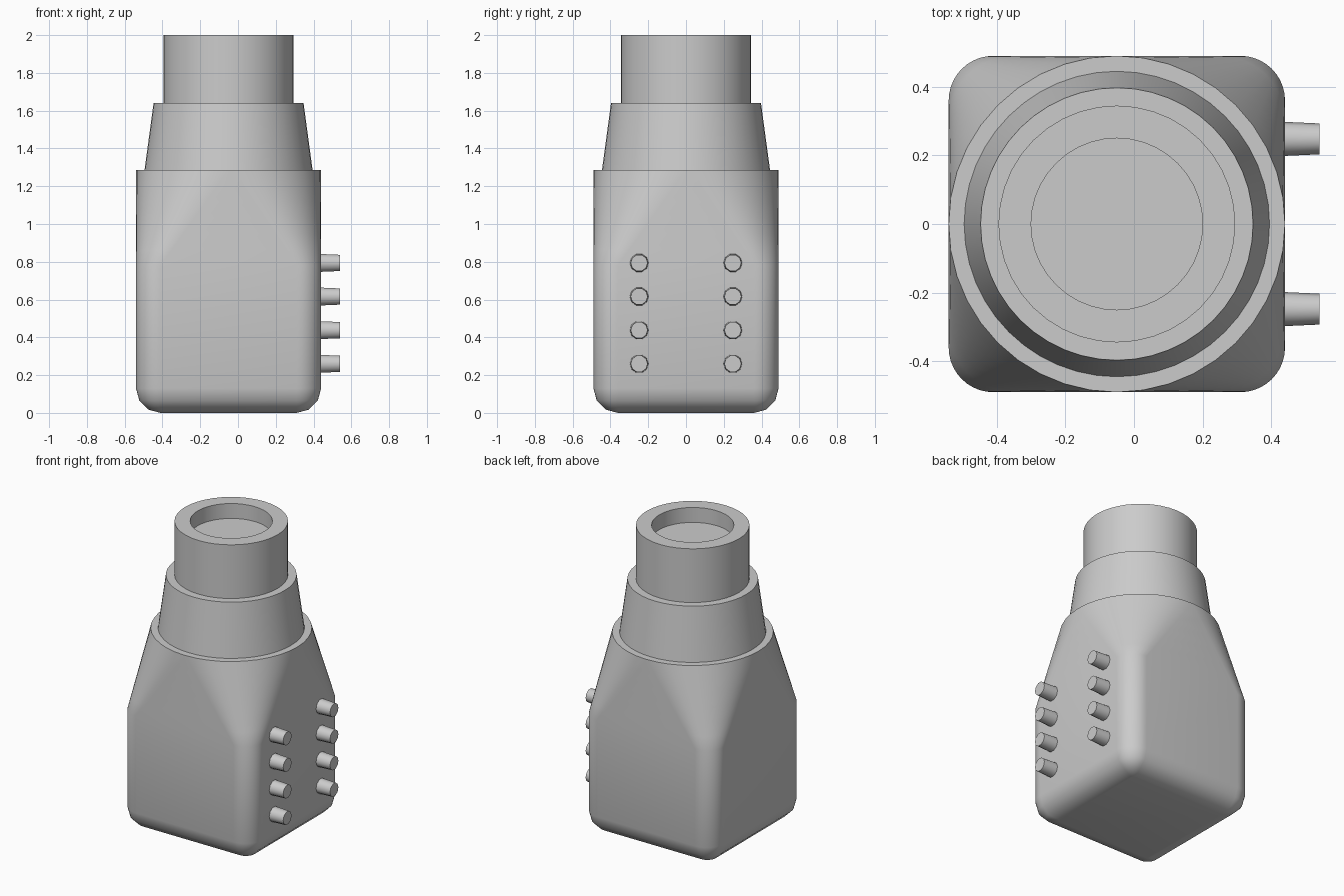
import bpy, bmesh, math
from mathutils import Matrix

cube = bpy.data.objects.get("Cube")
if cube:
    bpy.data.objects.remove(cube, do_unlink=True)

CX = -0.05          # centre line of the housing
HALF = 0.49         # half width of the housing
ROUND = 0.13        # edge rounding
SHOULDER, TOP = 0.78, 1.285

grey = bpy.data.materials.new("plain grey")
grey.use_nodes = True
colour = (0.6, 0.6, 0.6, 1)
grey.diffuse_color = colour
grey.node_tree.nodes["Principled BSDF"].inputs["Base Color"].default_value = colour


def finish(name, bm, angle=35):
    bmesh.ops.remove_doubles(bm, verts=bm.verts, dist=0.0005)
    bmesh.ops.recalc_face_normals(bm, faces=bm.faces)
    mesh = bpy.data.meshes.new(name)
    bm.to_mesh(mesh)
    bm.free()
    mesh.materials.append(grey)
    obj = bpy.data.objects.new(name, mesh)
    bpy.context.collection.objects.link(obj)
    bpy.ops.object.select_all(action='DESELECT')
    obj.select_set(True)
    bpy.context.view_layer.objects.active = obj
    bpy.ops.object.shade_smooth_by_angle(angle=math.radians(angle))
    return obj


def loft(bm, rings):
    """Skin a stack of equal point loops and cap both ends."""
    loops = [[bm.verts.new(p) for p in ring] for ring in rings]
    n = len(loops[0])
    for a, b in zip(loops, loops[1:]):
        for i in range(n):
            j = (i + 1) % n
            bm.faces.new((a[i], a[j], b[j], b[i]))
    bm.faces.new(loops[0])
    bm.faces.new(loops[-1])


def rounded_square(half, radius, z, steps=10):
    points = []
    for quarter in range(4):
        mid = math.pi / 4 + quarter * math.pi / 2
        sx, sy = math.copysign(1, math.cos(mid)), math.copysign(1, math.sin(mid))
        for s in range(steps + 1):
            a = (quarter + s / steps) * math.pi / 2
            points.append((CX + sx * (half - radius) + radius * math.cos(a),
                           sy * (half - radius) + radius * math.sin(a), z))
    return points


def turned(name, profile, sides):
    bm = bmesh.new()
    loft(bm, [[(CX + r * math.cos(2 * math.pi * i / sides),
                r * math.sin(2 * math.pi * i / sides), z) for i in range(sides)]
              for r, z in profile])
    return finish(name, bm)


# Housing: rounded base, square middle, blending into a round top
rings = []
for k in range(4):
    a = k / 3 * math.pi / 2
    inset = ROUND * (1 - math.sin(a))
    rings.append(rounded_square(HALF - inset, max(ROUND - inset, 0.02),
                                ROUND * (1 - math.cos(a))))
for k in range(7):
    t = k / 6
    rings.append(rounded_square(HALF, ROUND + (HALF - ROUND) * t,
                                SHOULDER + (TOP - SHOULDER) * t))
bm = bmesh.new()
loft(bm, rings)
finish("housing", bm)

# Tapered collar and neck with a shallow recess
turned("collar", [(0.445, TOP), (0.397, 1.64)], 48)
turned("neck", [(0.345, 1.64), (0.345, 2.0), (0.25, 2.0), (0.25, 1.9)], 40)

# Two columns of pegs on the left side
for column, y in (("front", -0.248), ("back", 0.248)):
    for row in range(4):
        bm = bmesh.new()
        place = Matrix.Translation((0.485, y, 0.26 + row * 0.178)) @ Matrix.Rotation(math.pi / 2, 4, 'Y')
        bmesh.ops.create_cone(bm, cap_ends=True, segments=10, radius1=0.05,
                              radius2=0.045, depth=0.11, matrix=place)
        finish(f"{column}_peg_{row + 1}", bm, 40)
